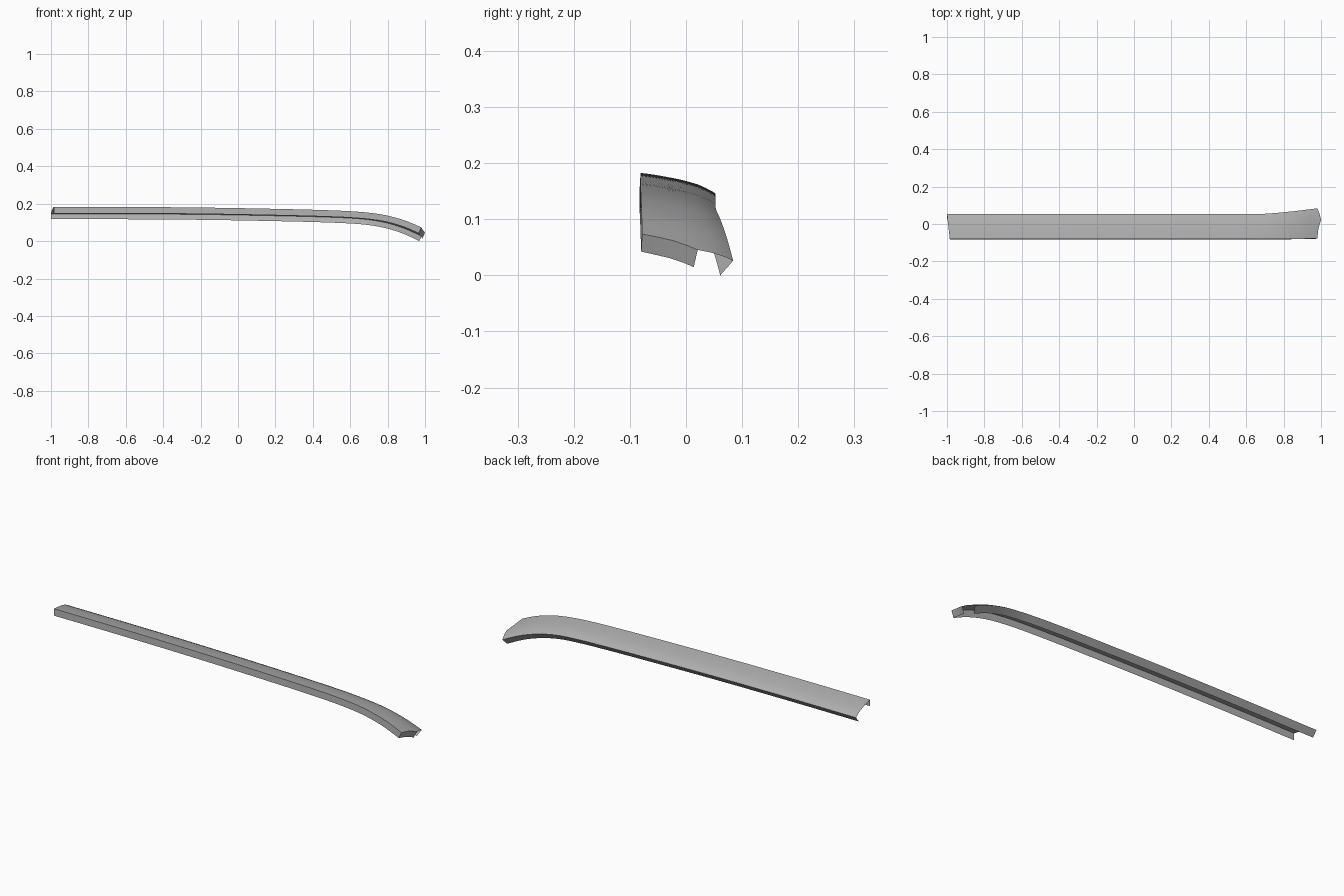
import bpy, bmesh, math

if "Cube" in bpy.data.objects:
    bpy.data.objects.remove(bpy.data.objects["Cube"])

# Height of the front top edge along the length
SPINE = [(-1.0, .183), (-.6, .183), (-.2, .180), (.2, .173), (.5, .165), (.65, .157),
         (.75, .146), (.82, .132), (.9, .108), (.98, .074), (1.02, .055)]
# Cross-section: (fraction across the width, drop below the front edge)
SECTION = [(0, 0), (.17, .003), (.34, .007), (.5, .011), (.61, .0148), (.76, .0205),
           (.86, .0265), (.94, .032), (1, .037)]
# Outline of the right end: (fraction across, x)
RIGHT_END = [(0, .980), (.34, .986), (.61, 1.0), (.76, .995), (1, .981)]
FLANGE = .034


def curve(pts, x):
    """Smooth interpolation through a list of points."""
    def slope(i):
        a, b = pts[max(i - 1, 0)], pts[min(i + 1, len(pts) - 1)]
        return (b[1] - a[1]) / (b[0] - a[0])
    i = 0
    while i < len(pts) - 2 and x > pts[i + 1][0]:
        i += 1
    (x0, y0), (x1, y1) = pts[i], pts[i + 1]
    h = x1 - x0
    u = (x - x0) / h
    return (y0 * (2*u**3 - 3*u**2 + 1) + slope(i) * h * (u**3 - 2*u**2 + u)
            + y1 * (3*u**2 - 2*u**3) + slope(i + 1) * h * (u**3 - u**2))


def linear(pts, x):
    for (x0, y0), (x1, y1) in zip(pts, pts[1:]):
        if x <= x1:
            return y0 + (y1 - y0) * (x - x0) / (x1 - x0)
    return pts[-1][1]


def flare(x):
    """0 on the straight run, 1 at the flared right end."""
    u = min(max((x - .66) / .32, 0), 1)
    return u ** 1.4


def down(x, h):
    """Offset of length h square to the strip's slope."""
    a = math.atan((curve(SPINE, x + .005) - curve(SPINE, x - .005)) / .01)
    return h * math.sin(a), -h * math.cos(a)


bm = bmesh.new()
N = 48
rows = []
for i in range(N + 1):
    s = 1 - (1 - i / N) ** 1.6          # denser towards the bent end
    row = []
    for t, drop in SECTION:
        x0, x1 = -.985 - .015 * t, linear(RIGHT_END, t)
        x = x0 + (x1 - x0) * s
        f = flare(x)
        y0, y1 = -.081 + .003 * f, .053 + .031 * f
        z = curve(SPINE, x) - drop * (1 + .27 * f)
        row.append(bm.verts.new((x, y0 + (y1 - y0) * t, z)))
    # front flange, then inward-leaning back flange
    fx, fz = down(row[0].co.x, FLANGE)
    front = bm.verts.new((row[0].co.x + fx, row[0].co.y - .002, row[0].co.z + fz))
    bx, bz = down(row[-1].co.x, .0285)
    back = bm.verts.new((row[-1].co.x + bx, row[-1].co.y - .023, row[-1].co.z + bz))
    rows.append([front] + row + [back])

# Top skin with both flanges
for a, b in zip(rows, rows[1:]):
    for j in range(len(a) - 1):
        bm.faces.new((a[j], b[j], b[j + 1], a[j + 1]))

# Turned-down flange across the right end, stopping short of the back
end = rows[-1]
low = [end[0]]
for v in end[2:6]:
    dx, dz = down(v.co.x, FLANGE)
    low.append(bm.verts.new((v.co.x + dx, v.co.y - .007, v.co.z + dz)))
for j in range(4):
    bm.faces.new((end[j + 1], low[j], low[j + 1], end[j + 2]))

mesh = bpy.data.meshes.new("trim_strip")
bm.to_mesh(mesh)
bm.free()
strip = bpy.data.objects.new("trim_strip", mesh)
bpy.context.collection.objects.link(strip)
bpy.context.view_layer.objects.active = strip
strip.select_set(True)
bpy.ops.object.shade_smooth_by_angle(angle=math.radians(35))

# Dark grey plastic
grey = bpy.data.materials.new("dark_grey")
grey.diffuse_color = (.43, .43, .43, 1)
grey.use_nodes = True
grey.node_tree.nodes["Principled BSDF"].inputs["Base Color"].default_value = grey.diffuse_color
mesh.materials.append(grey)

# Stand on the ground
lowest = min(v.co.z for v in mesh.vertices)
for v in mesh.vertices:
    v.co.z -= lowest
